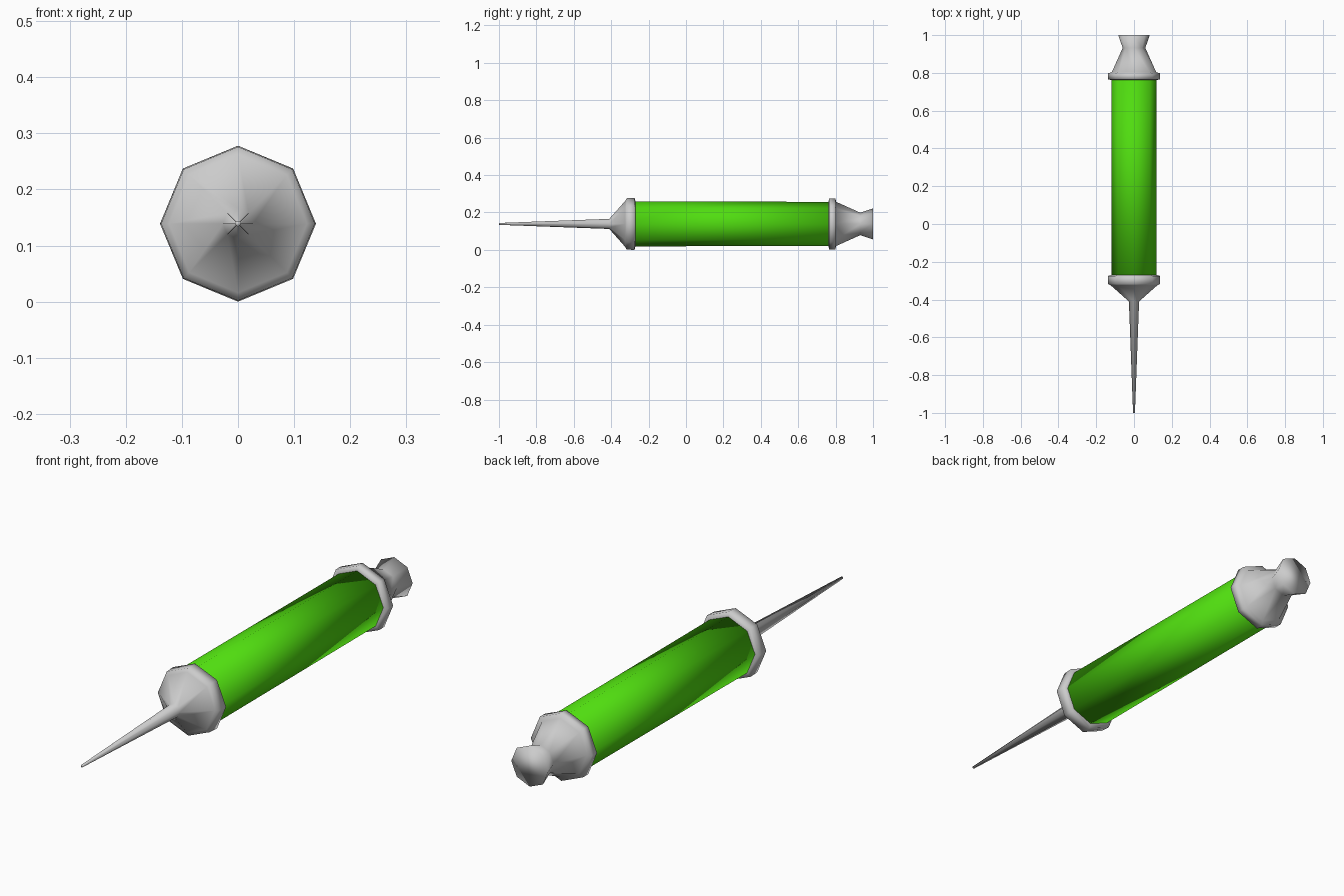
import bpy, bmesh, math

if "Cube" in bpy.data.objects:
    bpy.data.objects.remove(bpy.data.objects["Cube"])

SIDES = 8
AXIS_Z = 0.139


def lathe(name, profile, color=None):
    """Eight-sided solid of revolution along y from (y, radius) points."""
    bm = bmesh.new()
    rings = []
    for y, r in profile:
        rings.append([bm.verts.new((r * math.cos(2 * math.pi * i / SIDES), y,
                                    AXIS_Z + r * math.sin(2 * math.pi * i / SIDES)))
                      for i in range(SIDES)])
    for a, b in zip(rings, rings[1:]):
        for i in range(SIDES):
            j = (i + 1) % SIDES
            bm.faces.new((a[i], a[j], b[j], b[i]))
    bm.faces.new(rings[0])
    bm.faces.new(rings[-1])
    bmesh.ops.recalc_face_normals(bm, faces=bm.faces[:])
    for f in bm.faces:
        f.smooth = True
    mesh = bpy.data.meshes.new(name)
    bm.to_mesh(mesh)
    bm.free()
    obj = bpy.data.objects.new(name, mesh)
    bpy.context.collection.objects.link(obj)
    if color:
        mat = bpy.data.materials.new(name + "_colour")
        mat.diffuse_color = color
        mat.use_nodes = True
        mat.node_tree.nodes["Principled BSDF"].inputs["Base Color"].default_value = mat.diffuse_color
        mesh.materials.append(mat)
    return obj


# Needle with its conical hub and front collar
lathe("needle_and_front_collar", [
    (-1.0, 0.005), (-0.41, 0.027), (-0.325, 0.123),
    (-0.318, 0.137), (-0.275, 0.139), (-0.27, 0.119)])

# Liquid-filled barrel
lathe("barrel", [(-0.29, 0.120), (0.785, 0.118)], (0.08, 0.72, 0.005, 1))

# Rear collar and flared plunger handle
lathe("rear_collar_and_plunger", [
    (0.762, 0.117), (0.765, 0.137), (0.798, 0.137),
    (0.803, 0.118), (0.932, 0.060), (1.0, 0.083)])
